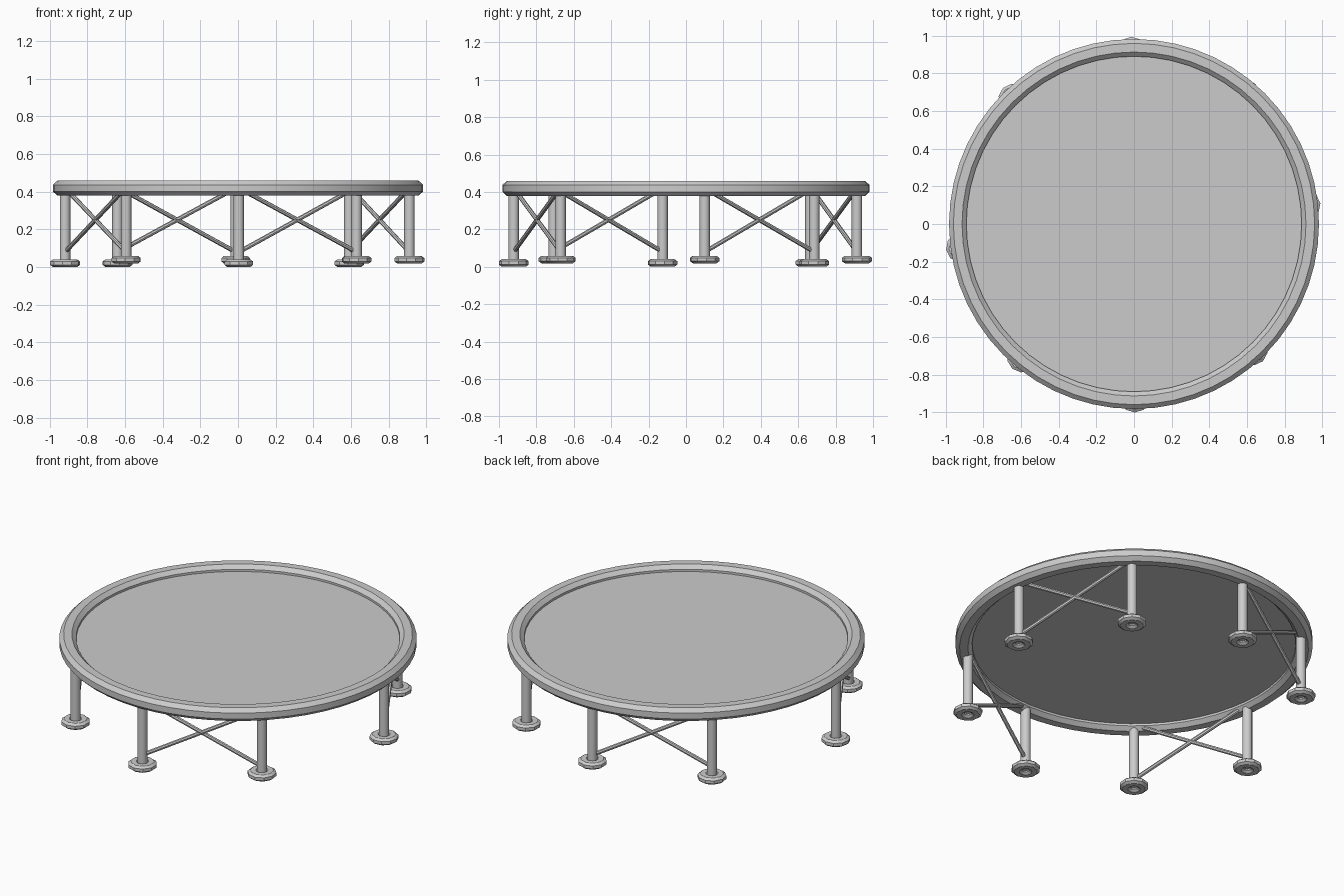
import bpy, bmesh, math
from mathutils import Vector

if "Cube" in bpy.data.objects:
    bpy.data.objects.remove(bpy.data.objects["Cube"])


def finish(bm, name, angle=32):
    bmesh.ops.recalc_face_normals(bm, faces=bm.faces)
    me = bpy.data.meshes.new(name)
    bm.to_mesh(me)
    bm.free()
    ob = bpy.data.objects.new(name, me)
    bpy.context.collection.objects.link(ob)
    bpy.ops.object.select_all(action='DESELECT')
    ob.select_set(True)
    bpy.context.view_layer.objects.active = ob
    bpy.ops.object.shade_smooth_by_angle(angle=math.radians(angle))
    return ob


def ring(name, centre, major, half_w, half_h, segments, turn=0.0):
    """Closed ring with a flat-topped eight-sided section."""
    section = [(1, -.45), (1, .45), (.5, 1), (-.5, 1),
               (-1, .45), (-1, -.45), (-.5, -1), (.5, -1)]
    bm = bmesh.new()
    loops = []
    for i in range(segments):
        a = turn + 2 * math.pi * i / segments
        loops.append([bm.verts.new((centre[0] + (major + u * half_w) * math.cos(a),
                                    centre[1] + (major + u * half_w) * math.sin(a),
                                    centre[2] + v * half_h)) for u, v in section])
    for i in range(segments):
        p, q = loops[i], loops[(i + 1) % segments]
        for j in range(8):
            k = (j + 1) % 8
            bm.faces.new((p[j], q[j], q[k], p[k]))
    return finish(bm, name)


def rod(name, start, end, radius, sides):
    """Capped cylinder between two points."""
    start, end = Vector(start), Vector(end)
    axis = end - start
    bm = bmesh.new()
    bmesh.ops.create_cone(bm, cap_ends=True, segments=sides, radius1=radius,
                          radius2=radius, depth=axis.length)
    ob = finish(bm, name, 40)
    ob.location = (start + end) / 2
    ob.rotation_mode = 'QUATERNION'
    ob.rotation_quaternion = axis.to_track_quat('Z', 'Y')
    return ob


# Padded rim and jumping mat
ring("padded_rim", (0, 0, .419), .936, .046, .04, 56)
rod("mat", (0, 0, .414), (0, 0, .424), .91, 56)

# Four braced pairs of legs: x, y, foot centre height
pairs = [((-.918, -.125, .021), (-.594, -.708, .039)),
         ((.91, .10, .039), (.59, .686, .021)),
         ((.004, -.921, .021), (.63, -.67, .039)),
         ((-.012, .914, .039), (-.64, .665, .021))]

for n, pair in enumerate(pairs, 1):
    for side, (x, y, z) in zip("ab", pair):
        turn = math.atan2(y, x)
        rod(f"leg_{n}{side}", (x, y, z), (x, y, .42), .028, 12)
        ring(f"foot_{n}{side}", (x, y, z), .05, .03, .02, 10, turn)
    # Crossed braces
    (ax, ay, az), (bx, by, bz) = pair
    rod(f"brace_{n}a", (ax, ay, .42), (bx, by, .08), .012, 8)
    rod(f"brace_{n}b", (bx, by, .425), (ax, ay, .08), .012, 8)
